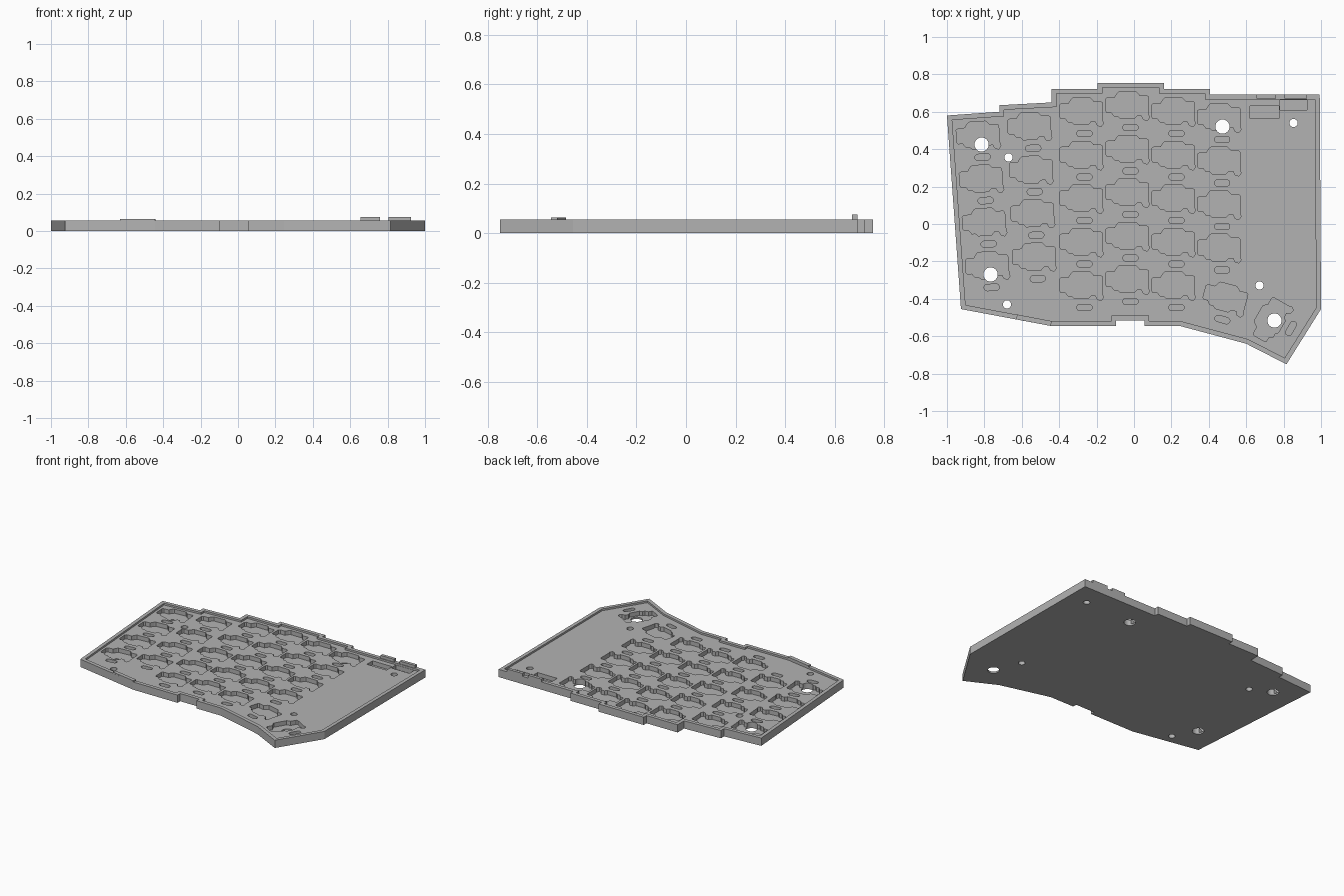
import bpy
import bmesh
from math import sin, cos, pi, radians
from mathutils import Vector, Matrix

default_cube = bpy.data.objects.get("Cube")
if default_cube:
    bpy.data.objects.remove(default_cube, do_unlink=True)

RIM_TOP = 0.055
FLOOR = 0.042
POCKET = 0.012
RIM = 0.026
PITCH = 0.2326
ABOVE = 0.2

grey = bpy.data.materials.new("plain_grey")
grey.use_nodes = True
colour = (0.45, 0.45, 0.45, 1)
grey.diffuse_color = colour
grey.node_tree.nodes["Principled BSDF"].inputs["Base Color"].default_value = colour


def add_prism(bm, points, low, high):
    """Extrude a flat outline between two heights."""
    base = bm.faces.new([bm.verts.new((p[0], p[1], low)) for p in points])
    result = bmesh.ops.extrude_face_region(bm, geom=[base])
    top = [v for v in result["geom"] if isinstance(v, bmesh.types.BMVert)]
    bmesh.ops.translate(bm, verts=top, vec=(0, 0, high - low))


def make_object(name, prisms):
    bm = bmesh.new()
    for points, low, high in prisms:
        add_prism(bm, points, low, high)
    bmesh.ops.recalc_face_normals(bm, faces=bm.faces)
    mesh = bpy.data.meshes.new(name)
    bm.to_mesh(mesh)
    bm.free()
    mesh.materials.append(grey)
    obj = bpy.data.objects.new(name, mesh)
    bpy.context.collection.objects.link(obj)
    return obj


def inset(points, width):
    """Offset a clockwise outline inwards with mitred corners."""
    result = []
    for i, p in enumerate(points):
        before = (Vector(p) - Vector(points[i - 1])).normalized()
        after = (Vector(points[(i + 1) % len(points)]) - Vector(p)).normalized()
        n1 = Vector((before.y, -before.x))
        n2 = Vector((after.y, -after.x))
        result.append(Vector(p) + (n1 + n2) * width / (1 + n1.dot(n2)))
    return result


def circle(x, y, radius, sides=32):
    return [(x + radius * cos(2 * pi * i / sides), y + radius * sin(2 * pi * i / sides))
            for i in range(sides)]


def capsule(half_length, radius, steps=8):
    points = []
    for side in (1, -1):
        for i in range(steps + 1):
            a = pi * i / steps - pi / 2
            points.append(Vector((side * (half_length + radius * cos(a)), side * radius * sin(a))))
    return points


def rectangle(x1, x2, y1, y2):
    return [(x1, y1), (x2, y1), (x2, y2), (x1, y2)]


def cut(target, cutter):
    mod = target.modifiers.new(cutter.name, "BOOLEAN")
    mod.operation = "DIFFERENCE"
    mod.solver = "EXACT"
    mod.object = cutter
    cutter.hide_render = True
    bpy.context.view_layer.objects.active = target
    bpy.ops.object.modifier_apply(modifier=mod.name)
    bpy.data.objects.remove(cutter, do_unlink=True)


# Stepped outline of the case, clockwise from the back right-hand corner
outline = [
    (-1, .58), (-.72, .6), (-.72, .635), (-.44, .65), (-.44, .723),
    (-.195, .723), (-.195, .755), (.16, .755), (.16, .723),
    (.405, .723), (.405, .692), (.993, .692), (1, -.455),
    (.815, -.75), (.6, -.64), (.245, -.545), (.055, -.545),
    (.055, -.515), (-.095, -.515), (-.095, -.545), (-.445, -.545),
    (-.925, -.455),
]
case = make_object("case_tray", [(outline, 0, RIM_TOP)])

# Shallow recess inside the rim
cut(case, make_object("recess_cutter", [(inset(outline, RIM), FLOOR, ABOVE)]))

# Socket pocket outline, in hundredths of a unit
socket = [Vector(p) / 100 for p in (
    (-11.5, 3), (-10.5, 3.8), (-6.8, 3.8), (-5.2, 6.2), (-4.4, 6.8),
    (4.4, 6.8), (5.2, 6.2), (6.5, 4.7), (10.5, 4.7), (11.3, 4),
    (11.3, -5.8), (11.8, -7), (10.5, -8.6), (8.6, -8), (7.6, -6),
    (5, -6), (3.6, -7.6), (-3.6, -7.6), (-5, -6.3), (-7, -6.3),
    (-8.5, -4.3), (-11, -4.3), (-11.5, -3.5))]
slot = [p + Vector((.016, -.123)) for p in capsule(.024, .017)]

# Key columns: start x, start y, turn in degrees, number of keys
columns = [
    (-.834, .479, 4, 4), (-.559, .527, 2, 4), (-.281, .607, 0, 5),
    (-.035, .639, 0, 5), (.211, .607, 0, 5), (.455, .575, 0, 4),
    (.489, -.388, -15, 1), (.725, -.511, 60, 1),
]
pockets = []
for x, y, turn, count in columns:
    rotation = Matrix.Rotation(radians(turn), 2)
    for row in range(count):
        centre = Vector((x, y)) + rotation @ Vector((0, -PITCH * row))
        for shape in (socket, slot):
            pockets.append(([centre + rotation @ p for p in shape], POCKET, ABOVE))

# Connector pockets near the back edge
pockets.append((rectangle(.62, .775, .565, .63), POCKET, ABOVE))
pockets.append((rectangle(.78, .925, .61, .664), POCKET, ABOVE))
cut(case, make_object("pocket_cutter", pockets))

# Feet holes and screw holes right through the tray
big_holes = [(-.815, .425), (.473, .521), (-.767, -.27), (.751, -.516)]
small_holes = [(-.671, .356), (.853, .54), (.671, -.329), (-.679, -.43)]
holes = [(circle(x, y, .038), -ABOVE, ABOVE) for x, y in big_holes]
holes += [(circle(x, y, .022), -ABOVE, ABOVE) for x, y in small_holes]
cut(case, make_object("hole_cutter", holes))

# Raised tabs on the back rim
make_object("back_tabs", [
    (rectangle(x1, x2, .67, .692), RIM_TOP, .075)
    for x1, x2 in ((.655, .76), (.805, .925))])

# Low raised strip on the front rim
start, end = Vector((-.63, -.51)), Vector((-.445, -.545))
across = Vector((.005, RIM))
make_object("front_strip", [
    ([start, end, end + across, start + across], RIM_TOP, .064)])
